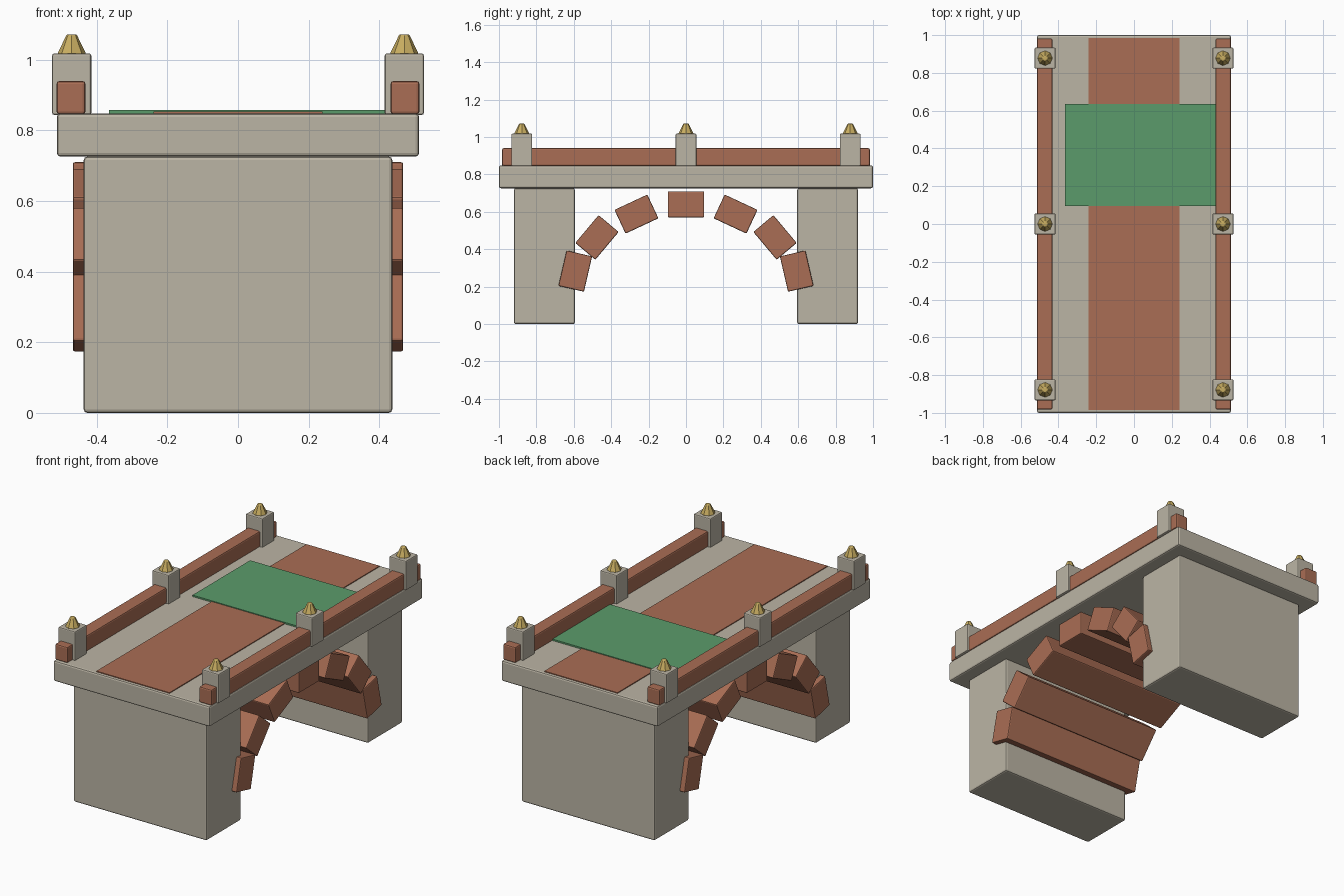
import bpy
from math import radians

cube = bpy.data.objects.get("Cube")
if cube:
    bpy.data.objects.remove(cube, do_unlink=True)


def material(name, rgb):
    mat = bpy.data.materials.new(name)
    mat.use_nodes = True
    mat.diffuse_color = (*rgb, 1)
    bsdf = next(n for n in mat.node_tree.nodes if n.type == 'BSDF_PRINCIPLED')
    bsdf.inputs["Base Color"].default_value = (*rgb, 1)
    return mat


STONE = material("pale stone", (0.50, 0.46, 0.375))
BRICK = material("terracotta", (0.40, 0.155, 0.09))
GREEN = material("green", (0.105, 0.33, 0.145))
GOLD = material("gold", (0.58, 0.42, 0.12))


def finish(obj, name, mat, bevel):
    obj.name = name
    obj.data.materials.append(mat)
    if bevel:
        mod = obj.modifiers.new("soft edges", 'BEVEL')
        mod.width = bevel
        mod.segments = 2
        mod.limit_method = 'ANGLE'
        mod.angle_limit = radians(50)
    return obj


def box(name, center, size, mat, bevel=0.008, tilt=0):
    bpy.ops.mesh.primitive_cube_add(size=1)
    obj = bpy.context.object
    for v in obj.data.vertices:
        v.co = [c * s for c, s in zip(v.co, size)]
    obj.location = center
    obj.rotation_euler.x = tilt
    return finish(obj, name, mat, bevel)


# Deck with its inlaid path and the mat across it
box("deck", (0, 0, 0.787), (1.026, 2, 0.122), STONE, 0.01)
box("path_strip", (0, 0, 0.849), (0.48, 1.97, 0.008), BRICK, 0)
box("green_mat", (0.04, 0.365, 0.853), (0.81, 0.54, 0.009), GREEN, 0)

# Piers
for side, name in ((-1, "front"), (1, "back")):
    box(name + "_pier", (0, side * 0.757, 0.363), (0.874, 0.326, 0.726), STONE, 0.01)

# Arch stones: distance from the middle, height, tilt
ARCH = [(0, 0.64, 0), (0.265, 0.588, 25), (0.476, 0.463, 50), (0.592, 0.283, 77)]
for i, (y, z, angle) in enumerate(ARCH):
    for side in ((1,) if i == 0 else (-1, 1)):
        box(f"arch_stone_{i}", (0, side * y, z), (0.936, 0.194, 0.14),
            BRICK, 0.006, -side * radians(angle))

# Railings, posts and finials
for side, name in ((-1, "right"), (1, "left")):
    box(name + "_rail", (side * 0.473, 0, 0.893), (0.082, 1.965, 0.094), BRICK)
    for y in (-0.878, 0, 0.878):
        box(name + "_post", (side * 0.471, y, 0.931), (0.111, 0.111, 0.174), STONE, 0.006)
        bpy.ops.mesh.primitive_cone_add(vertices=8, radius1=0.041, radius2=0.014,
                                        depth=0.056, location=(side * 0.471, y, 1.044))
        finish(bpy.context.object, name + "_finial", GOLD, 0.004)
